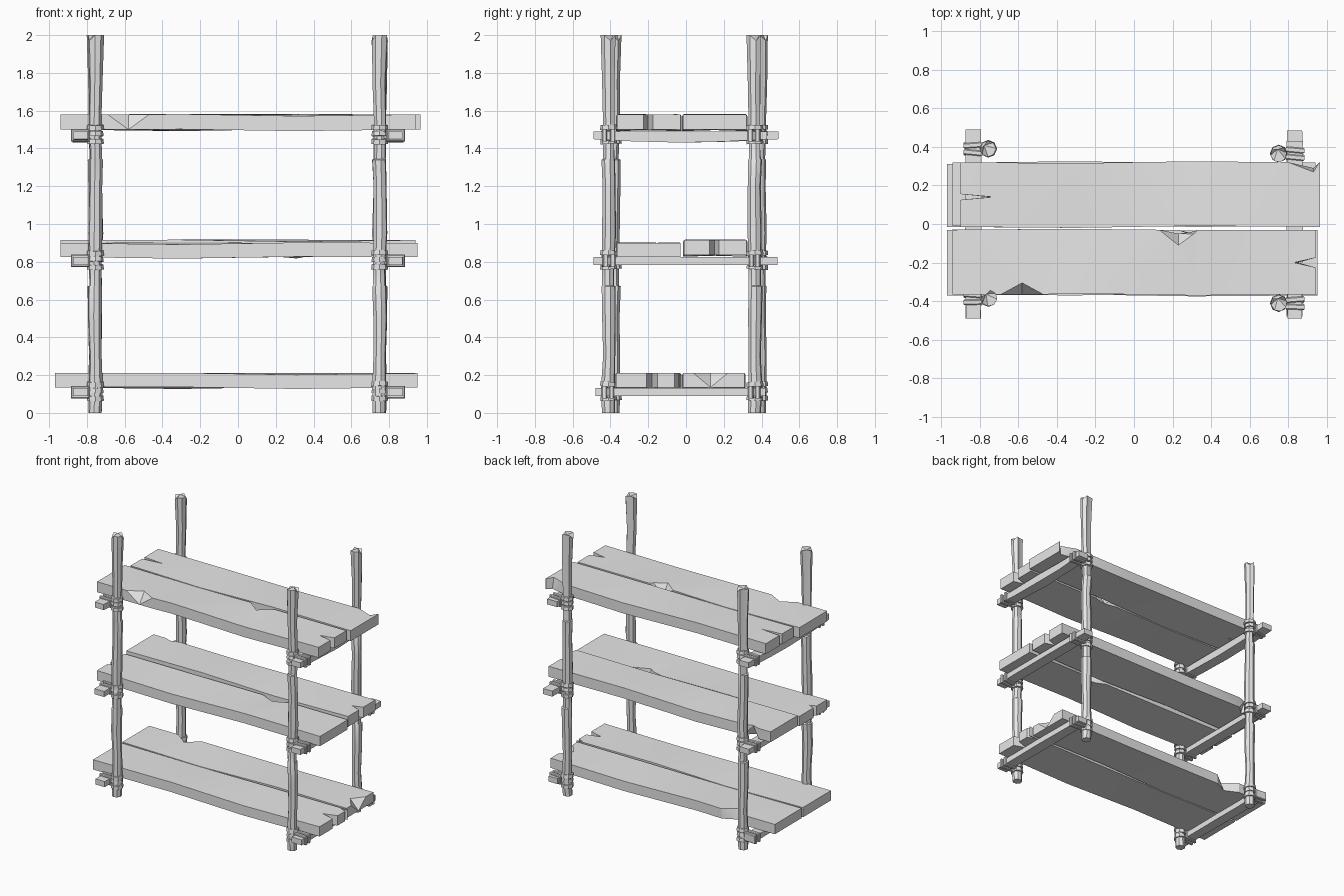
import bpy, bmesh, math, random
from mathutils import Vector, Matrix

random.seed(4)
if "Cube" in bpy.data.objects:
    bpy.data.objects.remove(bpy.data.objects["Cube"])

wood = bpy.data.materials.new("pale_grey_wood")
wood.use_nodes = True
COLOR = (0.8, 0.8, 0.8, 1)
wood.diffuse_color = COLOR
wood.node_tree.nodes["Principled BSDF"].inputs["Base Color"].default_value = COLOR


def finish(name, bm, angle=35):
    bmesh.ops.recalc_face_normals(bm, faces=bm.faces)
    mesh = bpy.data.meshes.new(name)
    bm.to_mesh(mesh)
    bm.free()
    mesh.materials.append(wood)
    obj = bpy.data.objects.new(name, mesh)
    bpy.context.collection.objects.link(obj)
    bpy.ops.object.select_all(action='DESELECT')
    obj.select_set(True)
    bpy.context.view_layer.objects.active = obj
    bpy.ops.object.shade_smooth_by_angle(angle=math.radians(angle))
    return obj


def loft(bm, rings):
    """Skin a list of equal-length point rings and cap both ends."""
    rows = [[bm.verts.new(p) for p in ring] for ring in rings]
    n = len(rows[0])
    for a, b in zip(rows, rows[1:]):
        for i in range(n):
            j = (i + 1) % n
            bm.faces.new((a[i], a[j], b[j], b[i]))
    bm.faces.new(rows[0][::-1])
    bm.faces.new(rows[-1])
    return rows


def box(bm, center, size, rot=Matrix()):
    m = Matrix.Translation(center) @ rot @ Matrix.Diagonal((*size, 1))
    bmesh.ops.create_cube(bm, size=1, matrix=m)


# Planks: outlines with splits and chips, cut in three lengths
def plank(name, x0, x1, y0, y1, z0, z1, chips, sway):
    """chips: side -> (position, half width, depth at top, depth at bottom)"""
    sides = {
        "front": (Vector((x0, y0, 0)), Vector((1, 0, 0)), Vector((0, 1, 0)), x1 - x0, x0),
        "right": (Vector((x1, y0, 0)), Vector((0, 1, 0)), Vector((-1, 0, 0)), y1 - y0, y0),
        "back": (Vector((x1, y1, 0)), Vector((-1, 0, 0)), Vector((0, -1, 0)), x1 - x0, x1),
        "left": (Vector((x0, y1, 0)), Vector((0, -1, 0)), Vector((1, 0, 0)), y1 - y0, y1),
    }
    top, low = [], []
    for side, (start, along, inward, length, origin) in sides.items():
        top.append(start.copy())
        low.append(start.copy())
        spots = [(abs(c[0] - origin), *c[1:]) for c in chips.get(side, [])]
        for t, half, deep, deep_low in sorted(spots):
            for dt, k in ((-half, 0), (0, 1), (half, 0)):
                p = start + along * min(max(t + dt, 0.004), length - 0.004)
                top.append(p + inward * deep * k)
                low.append(p + inward * deep_low * k)
    up = lambda pts, z: [p + Vector((0, 0, z)) for p in pts]
    bm = bmesh.new()
    loft(bm, [up(low, z0), up(top, z1)])
    for cut in (-0.31, 0.31):
        geom = bm.verts[:] + bm.edges[:] + bm.faces[:]
        bmesh.ops.bisect_plane(bm, geom=geom, plane_co=(cut, 0, 0), plane_no=(1, 0, 0))
    mid = (y0 + y1) / 2
    for v in bm.verts:
        if abs(abs(v.co.x) - 0.31) < 1e-4:
            s = sway if v.co.x > 0 else -sway
            v.co.y -= s * 0.005
            v.co.z += s * (v.co.y - mid) * 0.03 - 0.003
    bmesh.ops.triangulate(bm, faces=[f for f in bm.faces if len(f.verts) > 3])
    finish(name, bm, 25)


plank("top_front_plank", -0.94, 0.94, -0.365, -0.03, 1.50, 1.58, {
    "front": [(-0.58, 0.11, 0.06, 0)], "right": [(-0.2, 0.025, 0.11, 0.09)],
    "back": [(0.23, 0.1, 0.08, 0.02)]}, 1)
plank("top_back_plank", -0.90, 0.965, -0.015, 0.32, 1.50, 1.58, {
    "left": [(0.14, 0.015, 0.17, 0.15)], "back": [(0.93, 0.13, 0.05, 0.03)]}, -1)
plank("middle_front_plank", -0.94, 0.95, -0.365, -0.03, 0.825, 0.90, {
    "back": [(0.35, 0.12, 0.05, 0.04)], "left": [(-0.22, 0.02, 0.05, 0.04)]}, -1)
plank("middle_back_plank", -0.94, 0.94, -0.01, 0.32, 0.835, 0.915, {
    "right": [(0.15, 0.025, 0.08, 0.08)], "back": [(-0.78, 0.06, 0.02, 0.06)]}, 1)
plank("bottom_front_plank", -0.97, 0.95, -0.37, -0.03, 0.135, 0.21, {
    "right": [(-0.18, 0.03, 0.11, 0.1), (-0.04, 0.02, 0.05, 0.05)]}, 1)
plank("bottom_back_plank", -0.97, 0.93, -0.015, 0.31, 0.135, 0.21, {
    "right": [(0.13, 0.09, 0.07, 0)], "back": [(-0.62, 0.1, 0.08, 0.05)]}, -1)

# Posts: slightly wobbly eight-sided poles that flare at the top
PROFILE = [(0, .035), (.13, .038), (.3, .033), (.5, .037), (.67, .038), (.675, .033),
           (.77, .033), (.95, .038), (1.2, .035), (1.34, .037), (1.345, .032),
           (1.52, .033), (1.75, .036), (1.985, .043)]
POSTS = {"front_left": (.75, -.41), "back_left": (.75, .365),
         "front_right": (-.755, -.385), "back_right": (-.755, .39)}
for label, (px, py) in POSTS.items():
    bm = bmesh.new()
    rings = []
    turn = random.random()
    for z, r in PROFILE:
        ox, oy = random.uniform(-.004, .004), random.uniform(-.004, .004)
        ring = []
        for i in range(8):
            a = turn + i * math.tau / 8
            # One corner sinks into a long groove on the upper length
            k = 0.6 if z > 1.5 and i == 2 else 1
            ring.append(Vector((px + ox + r * k * math.cos(a), py + oy + r * k * math.sin(a), z)))
        rings.append(ring)
    rows = loft(bm, rings)
    for i, v in enumerate(rows[-1]):
        v.co.z += 0.015 if i % 4 else -0.015
    bmesh.ops.triangulate(bm, faces=[f for f in bm.faces if len(f.verts) > 4])
    finish(label + "_post", bm)

# Cross bars under the planks, with lashings at each post
LEVELS = {"bottom": (.11, -.48, .42), "middle": (.805, -.49, .485), "top": (1.47, -.49, .43)}
for level, (z, y0, y1) in LEVELS.items():
    for side, sx in (("left", 1), ("right", -1)):
        bm = bmesh.new()
        end = 0.49 if side == "right" and level == "top" else y1
        rings = []
        for t in (0, .2, .5, .75, 1):
            y = y0 + (end - y0) * t
            sag = 0.018 * math.sin(math.pi * t) if level == "top" else 0
            w = 0.04 + random.uniform(-.003, .003)
            rings.append([Vector((sx * .833 + dx * w, y, z + dz)) for dx, dz in
                          ((-1, -.021 - sag), (1, -.021 - sag), (1, .021), (-1, .021))])
        loft(bm, rings)
        finish(f"{level}_{side}_cross_bar", bm)

    for label, (px, py) in POSTS.items():
        sx = 1 if px > 0 else -1
        bm = bmesh.new()
        # Bands round the post
        for dz, r in ((-.032, .045), (.008, .043), (.042, .045)):
            tilt = Matrix.Rotation(random.uniform(-.12, .12), 4, 'X')
            m = Matrix.Translation((px, py, z + dz)) @ tilt
            bmesh.ops.create_cone(bm, cap_ends=True, segments=8, radius1=r, radius2=r * .95,
                                  depth=.026, matrix=m)
        # Loops round the bar and the knot joining them
        for dy in (-.02, .018):
            rot = Matrix.Rotation(random.uniform(-.1, .1), 4, 'Z')
            box(bm, (sx * .835, py + dy, z), (.098, .028, .066), rot)
        box(bm, (sx * .79, py, z), (.07, .04, .045), Matrix.Rotation(sx * .25, 4, 'Y'))
        bmesh.ops.bevel(bm, geom=[e for e in bm.edges if e.calc_length() > .06],
                        offset=.005, segments=1, affect='EDGES')
        finish(f"{level}_{label}_lashing", bm)
